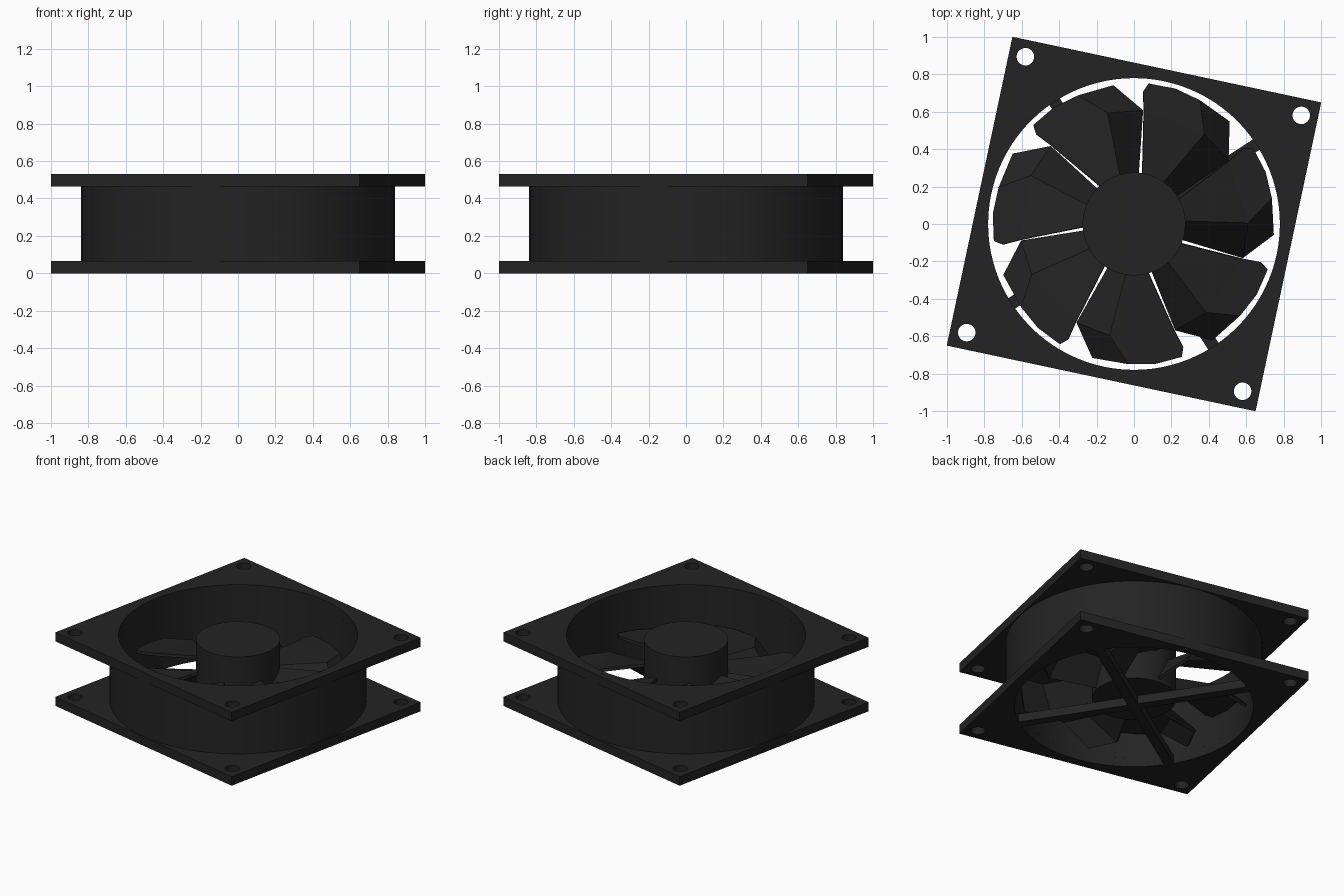
import bpy, bmesh
from math import sin, cos, radians, pi
from mathutils import Matrix

if "Cube" in bpy.data.objects:
    bpy.data.objects.remove(bpy.data.objects["Cube"], do_unlink=True)

HEIGHT, FLANGE = 0.53, 0.065
HALF, OUTER, INNER, HUB = 0.844, 0.84, 0.78, 0.275
TURN = radians(-12)
BLADES = 7

plastic = bpy.data.materials.new("black plastic")
plastic.use_nodes = True
colour = (0.017, 0.017, 0.017, 1)
plastic.diffuse_color = colour
shader = plastic.node_tree.nodes["Principled BSDF"]
shader.inputs["Base Color"].default_value = colour
shader.inputs["Roughness"].default_value = 0.6


def add(name, mesh):
    obj = bpy.data.objects.new(name, mesh)
    bpy.context.collection.objects.link(obj)
    mesh.materials.clear()
    mesh.materials.append(plastic)
    return obj


def smooth(obj, angle):
    bpy.ops.object.select_all(action="DESELECT")
    obj.select_set(True)
    bpy.context.view_layer.objects.active = obj
    bpy.ops.object.shade_smooth_by_angle(angle=radians(angle))


def circle(radius, count, cx=0, cy=0):
    steps = [2 * pi * i / count for i in range(count)]
    return [(cx + radius * cos(a), cy + radius * sin(a)) for a in steps]


def rectangle(hx, hy):
    return [(-hx, -hy), (hx, -hy), (hx, hy), (-hx, hy)]


def extruded(name, outlines, z0, z1, turn=0):
    """Solid between two heights; inner outlines become holes."""
    curve = bpy.data.curves.new(name, "CURVE")
    curve.dimensions = "2D"
    curve.fill_mode = "BOTH"
    curve.extrude = (z1 - z0) / 2
    for outline in outlines:
        spline = curve.splines.new("POLY")
        spline.points.add(len(outline) - 1)
        for point, (x, y) in zip(spline.points, outline):
            point.co = (x, y, 0, 1)
        spline.use_cyclic_u = True
    temp = bpy.data.objects.new(name + " curve", curve)
    bpy.context.collection.objects.link(temp)
    graph = bpy.context.evaluated_depsgraph_get()
    mesh = bpy.data.meshes.new_from_object(temp.evaluated_get(graph))
    bpy.data.objects.remove(temp, do_unlink=True)
    mesh.transform(Matrix.Translation((0, 0, (z0 + z1) / 2)) @ Matrix.Rotation(turn, 4, "Z"))
    bm = bmesh.new()
    bm.from_mesh(mesh)
    bmesh.ops.remove_doubles(bm, verts=bm.verts, dist=0.0001)
    bmesh.ops.recalc_face_normals(bm, faces=bm.faces)
    bm.to_mesh(mesh)
    bm.free()
    obj = add(name, mesh)
    smooth(obj, 30)
    return obj


# Square flanges with a round opening and screw holes
inset = 0.754
holes = [circle(0.047, 24, sx * inset, sy * inset) for sx in (-1, 1) for sy in (-1, 1)]
plate = [rectangle(HALF, HALF), circle(INNER, 96)] + holes
extruded("bottom_flange", plate, 0, FLANGE, TURN)
extruded("top_flange", plate, HEIGHT - FLANGE, HEIGHT, TURN)

# Round duct between the flanges
extruded("duct", [circle(OUTER, 96), circle(INNER, 96)], FLANGE, HEIGHT - FLANGE)

# Diagonal support struts under the hub
for name, angle in (("strut_a", 45), ("strut_b", 135)):
    extruded(name, [rectangle(INNER + 0.01, 0.033)], 0, 0.06, TURN + radians(angle))

# Motor hub
extruded("hub", [circle(HUB, 64)], 0.06, 0.5)

# Folded blade: rows run from root to tip, as (angle, radius, height)
# from the high edge, over the fold, to the low edge
ROWS = [
    [(80, 0.26, 0.31), (55, 0.26, 0.27), (33, 0.26, 0.09)],
    [(85, 0.61, 0.27), (52, 0.61, 0.25), (34, 0.61, 0.09)],
    [(86, 0.71, 0.265), (62, 0.75, 0.24), (47, 0.75, 0.09)],
]
TIP = [(84, 0.755, 0.26), (73, 0.757, 0.25)]


def blade(index):
    bm = bmesh.new()
    spin = 360 * index / BLADES

    def vert(point):
        a = radians(point[0] + spin)
        return bm.verts.new((point[1] * cos(a), point[1] * sin(a), point[2]))

    grid = [[vert(p) for p in row] for row in ROWS]
    for low, high in zip(grid, grid[1:]):
        for i in range(2):
            bm.faces.new((low[i], high[i], high[i + 1], low[i + 1]))
    # Rounded tip beyond the high edge
    bm.faces.new([grid[2][0]] + [vert(p) for p in TIP] + [grid[2][1]])
    bmesh.ops.recalc_face_normals(bm, faces=bm.faces)
    if sum(f.normal.z for f in bm.faces) < 0:
        bmesh.ops.reverse_faces(bm, faces=bm.faces)
    mesh = bpy.data.meshes.new(f"blade_{index + 1}")
    bm.to_mesh(mesh)
    bm.free()
    obj = add(mesh.name, mesh)
    solid = obj.modifiers.new("thickness", "SOLIDIFY")
    solid.thickness = 0.02
    solid.offset = -1


for i in range(BLADES):
    blade(i)
